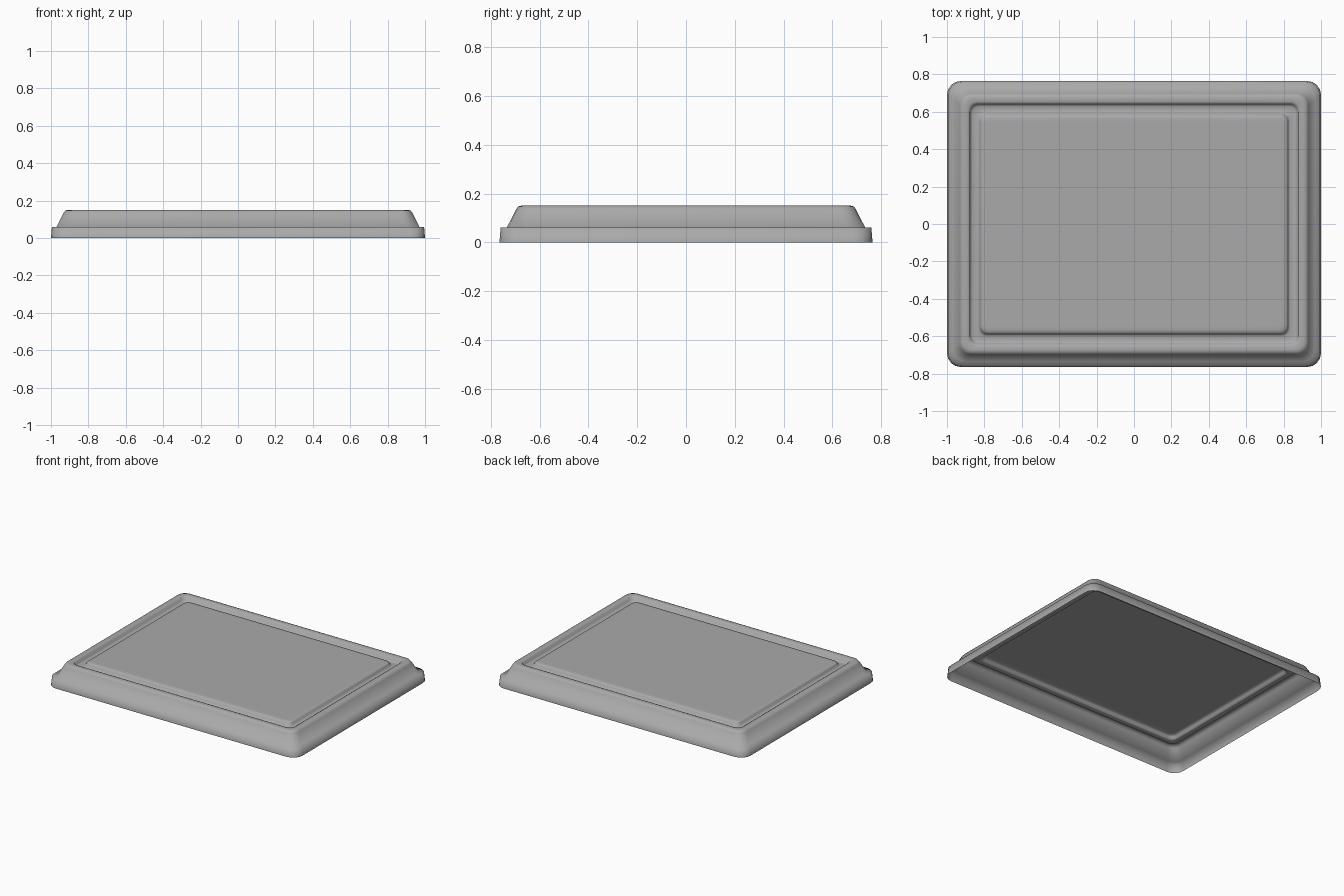
import bpy, bmesh, math

cube = bpy.data.objects.get("Cube")
if cube:
    bpy.data.objects.remove(cube)

HALF_X, HALF_Y, STEPS = 1.0, 0.765, 4

grey = bpy.data.materials.new("mid_grey")
grey.use_nodes = True
grey.diffuse_color = (0.4, 0.4, 0.4, 1)
grey.node_tree.nodes["Principled BSDF"].inputs["Base Color"].default_value = (0.4, 0.4, 0.4, 1)


def rounded_ring(bm, inset, z, radius):
    """Rounded rectangle of vertices, inset from the outer edge."""
    hx, hy = HALF_X - inset - radius, HALF_Y - inset - radius
    ring = []
    for corner, (sx, sy) in enumerate([(1, 1), (-1, 1), (-1, -1), (1, -1)]):
        for i in range(STEPS + 1):
            a = (corner + i / STEPS) * math.pi / 2
            ring.append(bm.verts.new((sx * hx + radius * math.cos(a),
                                      sy * hy + radius * math.sin(a), z)))
    return ring


# Cross-section from the open bottom edge to the panel: inset, height, corner radius
profile = [
    (0.0, 0.0, 0.075), (0.005, 0.06, 0.075),        # lip
    (0.03, 0.06, 0.07), (0.068, 0.135, 0.06),       # ledge and sloping wall
    (0.077, 0.147, 0.055), (0.09, 0.15, 0.05),      # rounded rim
    (0.112, 0.15, 0.045), (0.122, 0.145, 0.04),
    (0.127, 0.125, 0.04), (0.135, 0.12, 0.04),      # groove
    (0.167, 0.12, 0.04), (0.174, 0.125, 0.04),
    (0.178, 0.14, 0.04), (0.185, 0.147, 0.04),      # raised panel edge
    (0.2, 0.15, 0.035), (0.22, 0.15, 0.03),
]

bm = bmesh.new()
rings = [rounded_ring(bm, *p) for p in profile]
for low, high in zip(rings, rings[1:]):
    for i in range(len(low)):
        j = (i + 1) % len(low)
        bm.faces.new((low[i], low[j], high[j], high[i]))
bm.faces.new(rings[-1])  # panel top
for face in bm.faces:
    face.smooth = True

mesh = bpy.data.meshes.new("tray_lid")
bm.to_mesh(mesh)
bm.free()
mesh.materials.append(grey)
bpy.context.collection.objects.link(bpy.data.objects.new("tray_lid", mesh))
